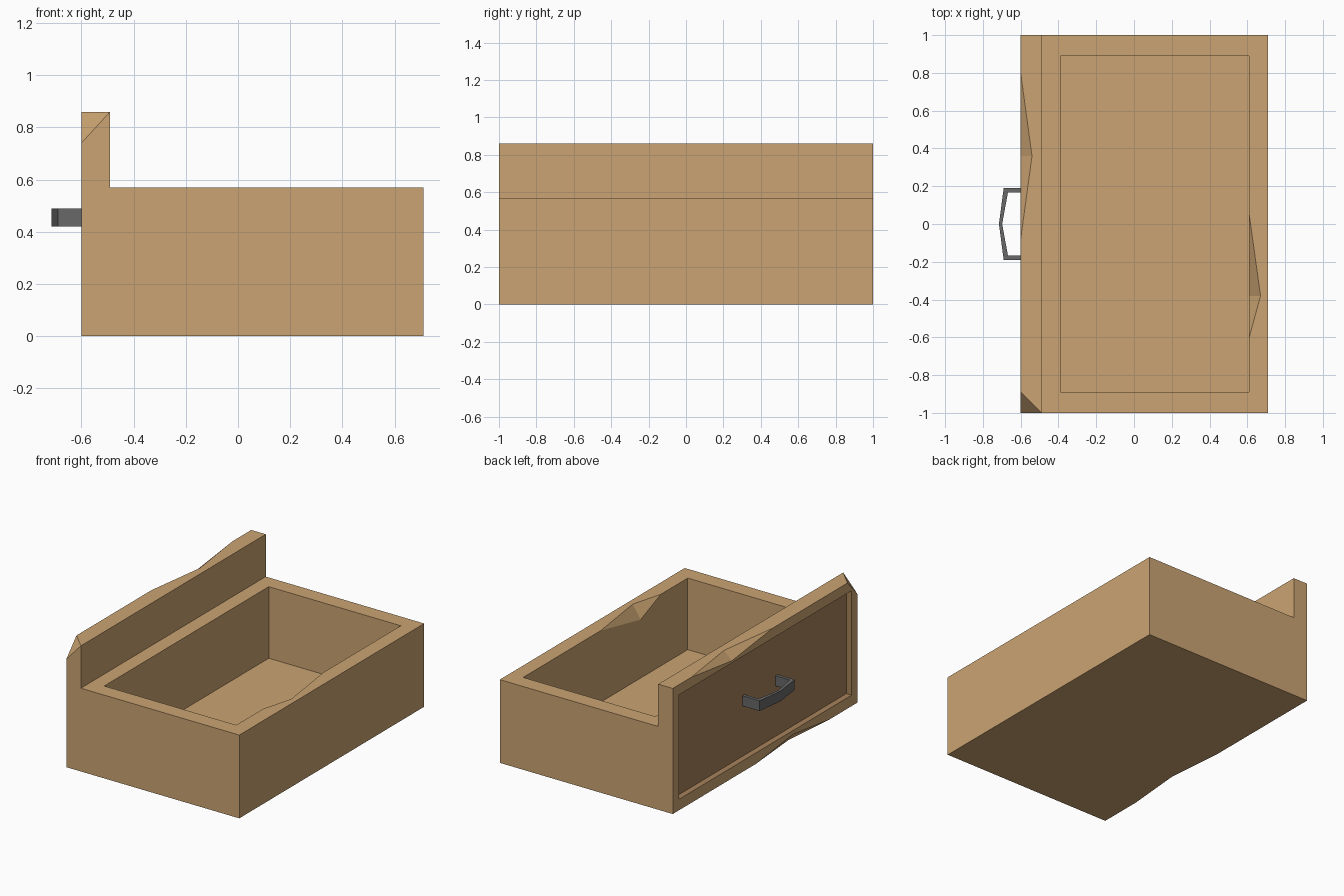
import bpy, bmesh
from mathutils import Vector

if "Cube" in bpy.data.objects:
    bpy.data.objects.remove(bpy.data.objects["Cube"])


def srgb(r, g, b):
    return tuple(((c / 255 + 0.055) / 1.055) ** 2.4 for c in (r, g, b)) + (1.0,)


def material(name, rgb):
    m = bpy.data.materials.new(name)
    m.diffuse_color = srgb(*rgb)
    m.use_nodes = True
    m.node_tree.nodes["Principled BSDF"].inputs["Base Color"].default_value = m.diffuse_color
    return m


wood = material("light_wood", (203, 164, 114))
panel_wood = material("darker_panel_wood", (166, 130, 90))
metal = material("dark_metal", (104, 104, 106))


def finish(bm, name, mats):
    bmesh.ops.recalc_face_normals(bm, faces=bm.faces)
    me = bpy.data.meshes.new(name)
    bm.to_mesh(me)
    bm.free()
    ob = bpy.data.objects.new(name, me)
    bpy.context.collection.objects.link(ob)
    for m in mats:
        me.materials.append(m)
    return ob


def extrude(points, offset, name, mats):
    """Solid from a flat outline pushed along an offset."""
    bm = bmesh.new()
    face = bm.faces.new([bm.verts.new(p) for p in points])
    ext = bmesh.ops.extrude_face_region(bm, geom=[face])
    moved = [v for v in ext["geom"] if isinstance(v, bmesh.types.BMVert)]
    bmesh.ops.translate(bm, verts=moved, vec=offset)
    if len(bm.faces) == len(points) + 1:
        bm.faces.new([v for v in bm.verts if v not in moved])
    return finish(bm, name, mats)


def box(lo, hi, name):
    (x0, y0, z0), (x1, y1, z1) = lo, hi
    return extrude([(x0, y0, z0), (x1, y0, z0), (x1, y1, z0), (x0, y1, z0)],
                   (0, 0, z1 - z0), name, [wood])


def hull(points, name):
    bm = bmesh.new()
    for p in points:
        bm.verts.new(p)
    bmesh.ops.convex_hull(bm, input=bm.verts[:])
    return finish(bm, name, [wood])


def cut(ob, cutter):
    cutter.hide_render = True
    mod = ob.modifiers.new("cut", 'BOOLEAN')
    mod.operation = 'DIFFERENCE'
    mod.solver = 'EXACT'
    mod.object = cutter
    bpy.context.view_layer.objects.active = ob
    bpy.ops.object.modifier_apply(modifier=mod.name)
    bpy.data.objects.remove(cutter, do_unlink=True)


# Drawer: box with a taller front board
side = [(-0.6, 0), (0.71, 0), (0.71, 0.57), (-0.49, 0.57), (-0.49, 0.86), (-0.6, 0.86)]
drawer = extrude([(x, -1, z) for x, z in side], (0, 2, 0), "drawer_body", [wood, panel_wood])

# Storage cavity and recessed front panel
cut(drawer, box((-0.39, -0.89, 0.08), (0.61, 0.89, 0.9), "cavity_cutter"))
cut(drawer, box((-0.7, -0.935, 0.075), (-0.56, 0.935, 0.79), "recess_cutter"))

# Wear: a chipped corner and three dented edges
cut(drawer, hull([(-0.6, -1, 0.74), (-0.49, -1, 0.86), (-0.6, -0.89, 0.86),
                  (-0.71, -1.11, 0.97)], "corner_chip_cutter"))
cut(drawer, hull([(-0.6, 0.8, 0.86), (-0.6, -0.08, 0.86), (-0.54, 0.36, 0.86),
                  (-0.6, 0.36, 0.805), (-0.65, 0.36, 0.91)], "top_dent_cutter"))
cut(drawer, hull([(-0.6, 0.1, 0), (-0.6, -0.7, 0), (-0.565, -0.3, 0),
                  (-0.6, -0.3, 0.05), (-0.65, -0.3, -0.05)], "bottom_dent_cutter"))
cut(drawer, hull([(0.61, 0.05, 0.57), (0.61, -0.6, 0.57), (0.67, -0.38, 0.57),
                  (0.61, -0.38, 0.48), (0.56, -0.38, 0.62)], "rim_dent_cutter"))

# Darker colour inside the recess
for p in drawer.data.polygons:
    c = p.center
    inside = -0.595 < c.x < -0.555 and abs(c.y) < 0.94 and 0.07 < c.z < 0.795
    p.material_index = 1 if inside else 0

# Handle: bowed loop of flat bar
outer = [(-0.55, 0.19), (-0.69, 0.19), (-0.715, 0), (-0.69, -0.19), (-0.55, -0.19)]
inner = [(-0.55, -0.168), (-0.667, -0.168), (-0.698, 0), (-0.667, 0.168), (-0.55, 0.168)]
extrude([(x, y, 0.42) for x, y in outer + inner], (0, 0, 0.07), "handle", [metal])
